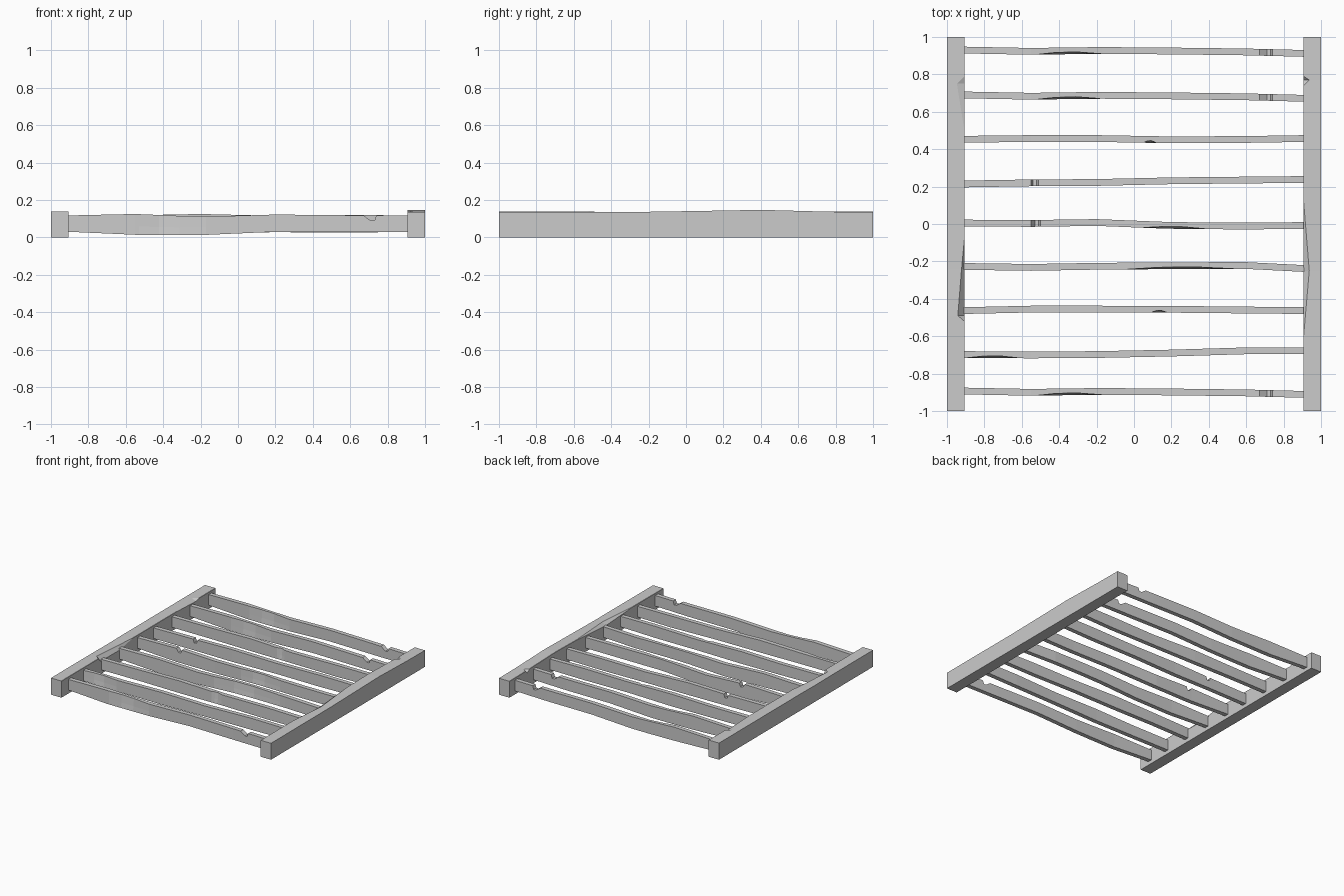
import bpy
import bmesh

cube = bpy.data.objects.get("Cube")
if cube:
    bpy.data.objects.remove(cube, do_unlink=True)

wood = bpy.data.materials.new("weathered grey")
wood.use_nodes = True
grey = (0.6, 0.6, 0.6, 1)
wood.diffuse_color = grey
wood.node_tree.nodes["Principled BSDF"].inputs["Base Color"].default_value = grey


def loft(name, rings):
    """Join matching cross-sections into one closed, flat-shaded solid."""
    bm = bmesh.new()
    loops = [[bm.verts.new(point) for point in ring] for ring in rings]
    for first, second in zip(loops, loops[1:]):
        count = len(first)
        for i in range(count):
            j = (i + 1) % count
            bm.faces.new((first[i], first[j], second[j], second[i]))
    bm.faces.new(loops[0])
    bm.faces.new(loops[-1])
    bmesh.ops.recalc_face_normals(bm, faces=bm.faces)
    mesh = bpy.data.meshes.new(name)
    bm.to_mesh(mesh)
    bm.free()
    mesh.materials.append(wood)
    obj = bpy.data.objects.new(name, mesh)
    bpy.context.collection.objects.link(obj)
    return obj


def sample(xs, values, x):
    """Linear interpolation of values given at the stations xs."""
    for x0, x1, v0, v1 in zip(xs, xs[1:], values, values[1:]):
        if x <= x1:
            return v0 + (v1 - v0) * (x - x0) / (x1 - x0)
    return values[-1]


# Side beams: square section with a worn inner top corner
def beam(name, side, stations):
    rings = []
    for y, top, wear, drop in stations:
        section = [(1, 0), (0.905, 0), (0.905, top - 0.002 - drop),
                   (0.907 + wear, top), (1, top)]
        rings.append([(side * x, y, z) for x, z in section])
    return loft(name, rings)


beam("right_beam", -1, [
    (-1, 0.137, 0, 0), (-0.52, 0.137, 0, 0), (-0.49, 0.137, 0.035, 0.03),
    (-0.24, 0.135, 0.015, 0.03), (-0.08, 0.137, 0, 0), (0.5, 0.137, 0, 0),
    (0.75, 0.137, 0.04, 0.01), (0.79, 0.137, 0, 0), (1, 0.137, 0, 0)])
beam("left_beam", 1, [
    (-1, 0.135, 0, 0), (-0.6, 0.136, 0, 0), (-0.25, 0.136, 0.03, 0.02),
    (0.12, 0.142, 0, 0), (0.4, 0.147, 0, 0), (0.74, 0.138, 0, 0),
    (0.77, 0.137, 0.03, 0.02), (0.79, 0.137, 0, 0), (1, 0.135, 0, 0)])

# Slats: thin boards that wander along their length
STATIONS = (-0.91, -0.55, -0.2, 0.2, 0.6, 0.91)
SAG_TOP = (0.117, 0.125, 0.11, 0.122, 0.118, 0.117)
SAG_BASE = (0.03, 0.014, 0.012, 0.03, 0.028, 0.03)
EVEN_TOP = (0.117, 0.118, 0.125, 0.115, 0.12, 0.117)
EVEN_BASE = (0.03, 0.028, 0.025, 0.028, 0.025, 0.03)
HALF = 0.018


def slat(name, y, drift, sagging, notch=None, gouge=None):
    tops, bases = (SAG_TOP, SAG_BASE) if sagging else (EVEN_TOP, EVEN_BASE)
    cuts = {x: (0, 0) for x in STATIONS}
    if notch is not None:
        cuts.update({notch - 0.05: (0, 0), notch - 0.01: (0.028, 0),
                     notch + 0.01: (0.028, 0), notch + 0.02: (0, 0)})
    if gouge:
        start, end = gouge
        cuts = {x: c for x, c in cuts.items() if not start < x < end}
        cuts.update({start: (0, 0), end: (0, 0),
                     start * 0.7 + end * 0.3: (0, 0.01),
                     start * 0.4 + end * 0.6: (0, 0.012)})
    rings = []
    for x in sorted(cuts):
        dip, scrape = cuts[x]
        middle = y + sample(STATIONS, drift, x) / 1000
        top = sample(STATIONS, tops, x) - dip
        base = sample(STATIONS, bases, x)
        front, back = middle - HALF, middle + HALF
        rings.append([(x, front, base), (x, back, base), (x, back, top),
                      (x, front + scrape, top),
                      (x, front + scrape / 2, base + (top - base) * 0.4)])
    return loft(name, rings)


# Three boards share the same bowed, notched shape
BOWED = (5, -2, 3, 0, -5, -13)
for name, y in (("front_slat", -0.898), ("second_back_slat", 0.685),
                ("back_slat", 0.925)):
    slat(name, y, BOWED, True, notch=0.72, gouge=(-0.53, -0.17))

slat("second_front_slat", -0.69, (-8, -10, -8, 0, 12, 12), False,
     gouge=(-0.9, -0.6))
slat("third_front_slat", -0.46, (-3, 5, 5, 4, 0, -3), False,
     gouge=(0.09, 0.18))
slat("fourth_front_slat", -0.23, (3, -2, 4, 7, 8, -8), True,
     gouge=(-0.05, 0.55))
slat("middle_slat", 0, (5, 3, 8, -8, -11, -8), True, notch=-0.52,
     gouge=(0.04, 0.4))
slat("fourth_back_slat", 0.22, (-6, 0, 2, 11, 15, 18), False, notch=-0.53)
slat("third_back_slat", 0.45, (3, 7, 7, 0, 2, 7), False,
     gouge=(0.05, 0.12))
